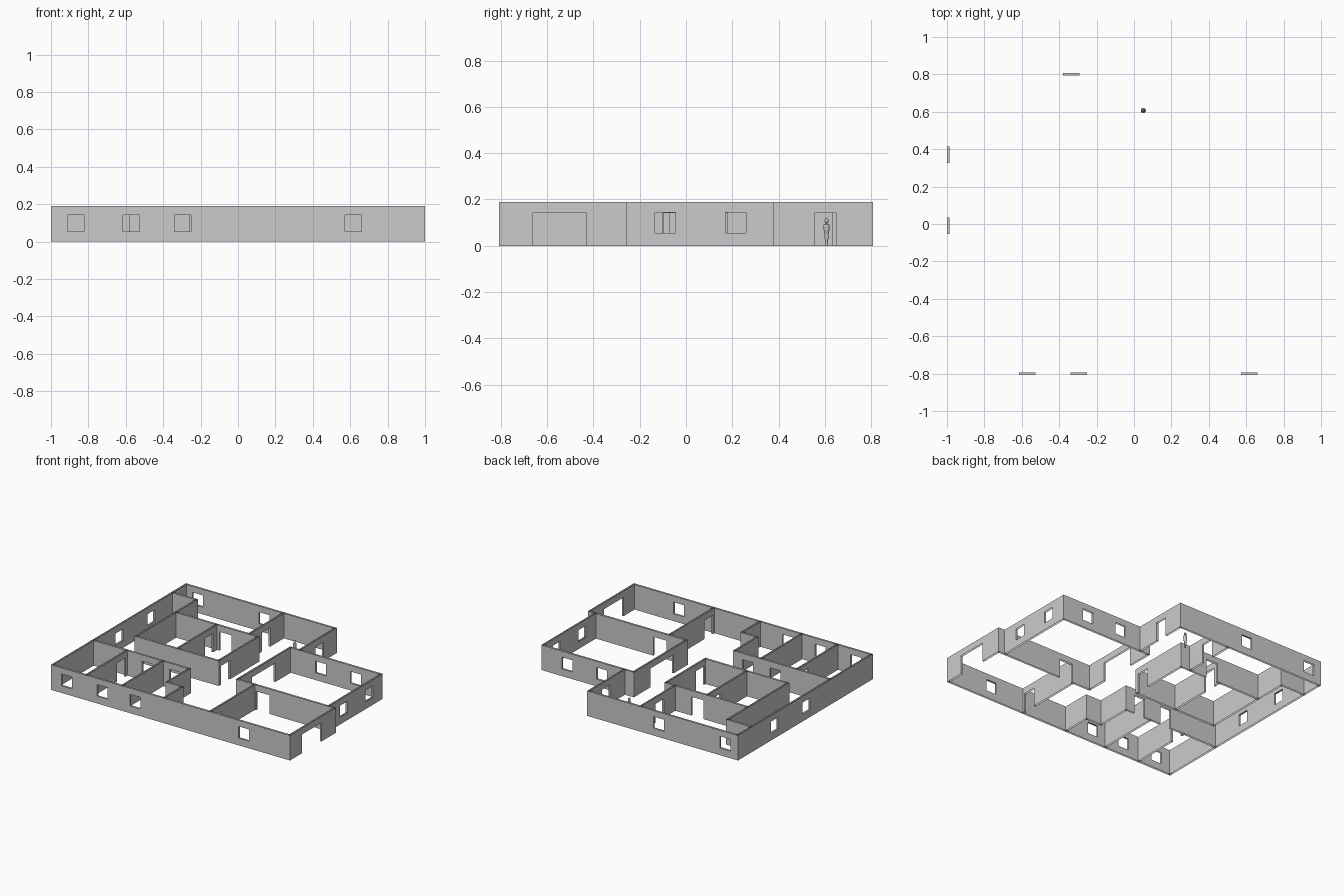
import bpy, bmesh, math

if "Cube" in bpy.data.objects:
    bpy.data.objects.remove(bpy.data.objects["Cube"])

H, T = 0.19, 0.014            # wall height and thickness
DOOR = 0.142                  # door head height
SILL, HEAD = 0.055, 0.143     # window bottom and top


def win(c, ledge=False, w=0.088):
    return (c - w / 2, c + w / 2, SILL, HEAD, ledge)


def door(a, b):
    return (a, b, 0.0, DOOR, False)


def wall(name, axis, c, a, b, openings=()):
    """Hollow wall with open top and bottom, running along axis from a to b at offset c."""
    bm = bmesh.new()

    def pt(s, o, z):
        return bm.verts.new((s, c + o, z) if axis == 'x' else (c + o, s, z))

    def quad(*pts):
        bm.faces.new([pt(*p) for p in pts])

    def skin(s0, s1, z0, z1):
        for o in (-T / 2, T / 2):
            p = [(s0, o, z0), (s1, o, z0), (s1, o, z1), (s0, o, z1)]
            if (o > 0) == (axis == 'x'):
                p.reverse()
            quad(*p)

    def across(s, z0, z1):
        quad((s, -T / 2, z0), (s, T / 2, z0), (s, T / 2, z1), (s, -T / 2, z1))

    a, b = a - T / 2, b + T / 2
    pos = a
    for s0, s1, z0, z1, ledge in sorted(openings):
        skin(pos, s0, 0, H)
        skin(s0, s1, z1, H)
        if z0 > 0:
            skin(s0, s1, 0, z0)
        across(s0, z0, z1)
        across(s1, z0, z1)
        if ledge:
            for z in (z0, z1):
                quad((s0, -T / 2, z), (s1, -T / 2, z), (s1, T / 2, z), (s0, T / 2, z))
        pos = s1
    skin(pos, b, 0, H)
    across(a, 0, H)
    across(b, 0, H)
    bmesh.ops.remove_doubles(bm, verts=bm.verts, dist=1e-5)
    me = bpy.data.meshes.new(name)
    bm.to_mesh(me)
    bm.free()
    ob = bpy.data.objects.new(name, me)
    bpy.context.collection.objects.link(ob)
    return ob


E = 1 - T / 2
# Outer walls
wall("front_wall", 'x', -0.8, -E, E,
     [win(-0.867), win(-0.57, True), win(-0.295, True), win(0.615, True)])
wall("left_wall", 'y', -E, -0.8, 0.8, [win(-0.01, True), win(0.37, True)])
wall("back_wall", 'x', 0.8, -E, 0.255, [win(-0.893), win(-0.335, True)])
wall("entrance_wall", 'y', 0.255, 0.37, 0.8, [door(0.555, 0.65)])
wall("garage_front", 'y', E, -0.8, -0.262, [door(-0.66, -0.43)])
wall("living_right_wall", 'y', 0.94, -0.262, 0.37, [win(-0.09), win(0.215)])
wall("living_back_wall", 'x', 0.37, 0.18, 0.94, [win(0.44), win(0.73)])

# Garage and living room partitions
wall("garage_living_wall", 'x', -0.262, 0.18, E, [door(0.34, 0.45)])
wall("garage_side_wall", 'y', 0.325, -0.8, -0.262, [door(-0.775, -0.675)])
wall("living_hall_wall", 'y', 0.18, -0.262, 0.37, [door(-0.1, 0.18)])

# Central block
wall("centre_front_wall", 'x', -0.09, -0.79, -0.1)
wall("centre_back_wall", 'x', 0.385, -0.79, -0.1, [door(-0.42, -0.32)])
wall("centre_hall_wall", 'y', -0.1, -0.09, 0.385, [door(-0.07, 0.035)])
wall("centre_divider", 'y', -0.446, -0.09, 0.385, [door(0.23, 0.33)])
wall("corridor_wall", 'y', -0.79, -0.09, 0.634)
wall("corridor_end_wall", 'x', 0.634, -E, -0.79)
wall("back_room_wall", 'y', -0.178, 0.385, 0.8, [door(0.53, 0.63)])

# Front rooms
wall("front_rooms_wall", 'x', -0.31, -E, -0.19, [door(-0.58, -0.49), door(-0.35, -0.26)])
wall("front_room_side", 'y', -0.19, -0.58, -0.31)
wall("front_room_step", 'x', -0.58, -0.19, -0.06)
wall("front_room_end", 'y', -0.06, -0.8, -0.58)
wall("front_divider_a", 'y', -0.41, -0.8, -0.31)
wall("front_divider_b", 'y', -0.71, -0.8, -0.31, [door(-0.44, -0.34)])

# Standing scale figure, turned from a profile
profile = [(0.005, 0.0), (0.005, 0.012), (0.008, 0.03), (0.009, 0.05), (0.012, 0.065),
           (0.014, 0.085), (0.012, 0.092), (0.004, 0.095), (0.004, 0.099),
           (0.008, 0.104), (0.009, 0.11), (0.006, 0.117), (0.001, 0.12)]
N = 14
bm = bmesh.new()
rings = [[bm.verts.new((r * math.cos(2 * math.pi * i / N), r * math.sin(2 * math.pi * i / N), z))
          for i in range(N)] for r, z in profile]
for lo, hi in zip(rings, rings[1:]):
    for i in range(N):
        j = (i + 1) % N
        bm.faces.new((lo[i], lo[j], hi[j], hi[i]))
bm.faces.new(rings[0][::-1])
bm.faces.new(rings[-1])
me = bpy.data.meshes.new("standing_figure")
bm.to_mesh(me)
bm.free()
fig = bpy.data.objects.new("standing_figure", me)
fig.location = (0.05, 0.607, 0)
bpy.context.collection.objects.link(fig)
